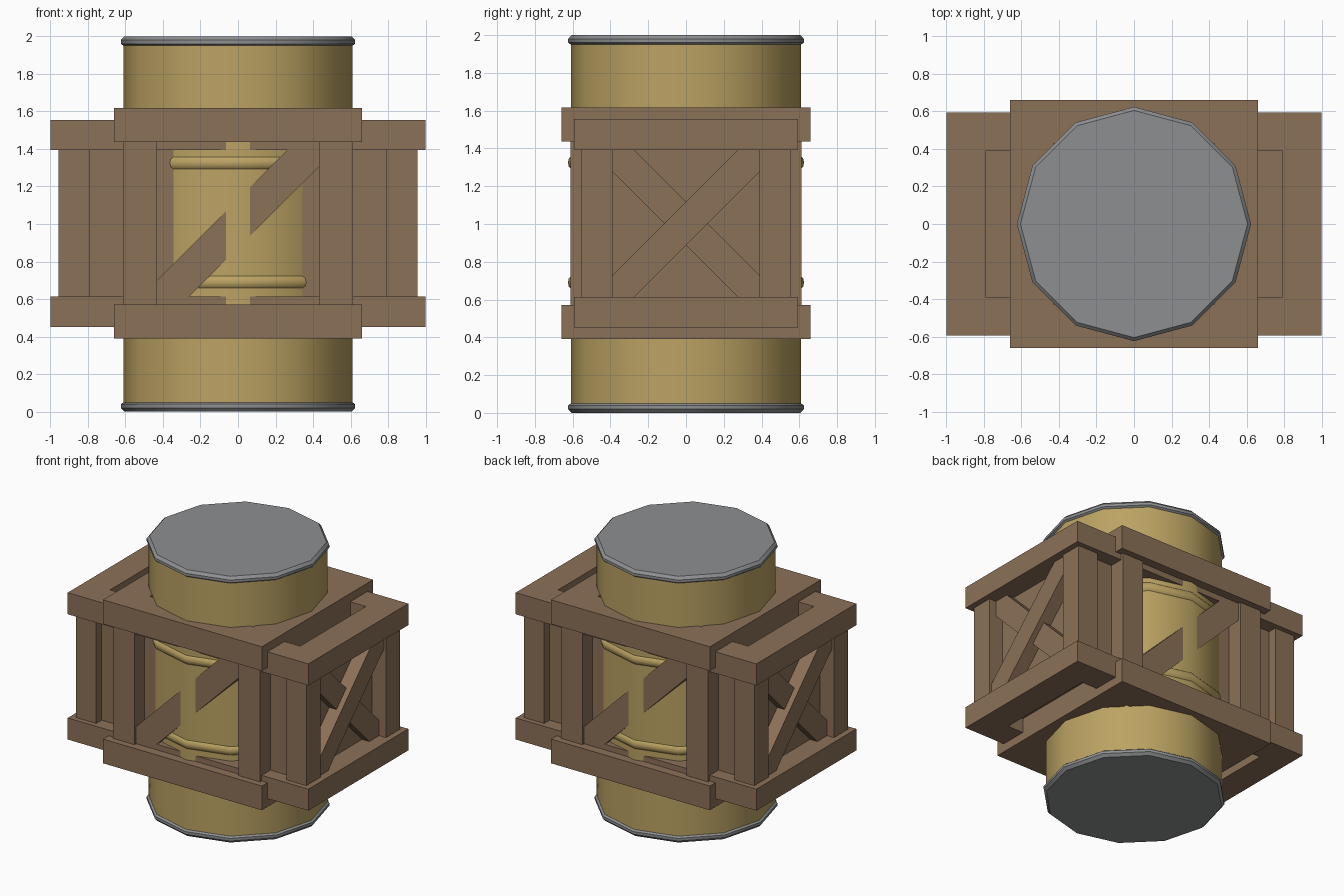
import bpy, bmesh, math
from mathutils import Matrix

if "Cube" in bpy.data.objects:
    bpy.data.objects.remove(bpy.data.objects["Cube"])


def material(name, rgb):
    m = bpy.data.materials.new(name)
    m.diffuse_color = (*rgb, 1)
    m.use_nodes = True
    m.node_tree.nodes["Principled BSDF"].inputs["Base Color"].default_value = m.diffuse_color
    return m


WOOD = material("brown wood", (0.26, 0.165, 0.098))
TAN = material("mustard barrel", (0.50, 0.365, 0.125))
GREY = material("grey metal", (0.27, 0.275, 0.28))


def finish(name, bm, mats):
    bmesh.ops.recalc_face_normals(bm, faces=bm.faces)
    me = bpy.data.meshes.new(name)
    bm.to_mesh(me)
    bm.free()
    for m in mats:
        me.materials.append(m)
    ob = bpy.data.objects.new(name, me)
    bpy.context.collection.objects.link(ob)
    return ob


def box(bm, x0, x1, y0, y1, z0, z1):
    mat = Matrix.Translation(((x0 + x1) / 2, (y0 + y1) / 2, (z0 + z1) / 2)) @ \
        Matrix.Diagonal((x1 - x0, y1 - y0, z1 - z0, 1))
    bmesh.ops.create_cube(bm, size=1, matrix=mat)


def frame(name, ox, oy, ix, iy, z0, z1):
    """Rectangular ring of beams, open in the middle."""
    bm = bmesh.new()
    rings = [[bm.verts.new((sx * a, sy * b, z))
              for sx, sy in ((-1, -1), (1, -1), (1, 1), (-1, 1))]
             for a, b, z in ((ox, oy, z0), (ox, oy, z1), (ix, iy, z1), (ix, iy, z0))]
    for k in range(4):
        p, q = rings[k], rings[(k + 1) % 4]
        for i in range(4):
            j = (i + 1) % 4
            bm.faces.new((p[i], p[j], q[j], q[i]))
    finish(name, bm, [WOOD])


def posts(name, x0, x1, y0, y1, z0, z1):
    bm = bmesh.new()
    for sx in (-1, 1):
        for sy in (-1, 1):
            xs, ys = sorted((sx * x0, sx * x1)), sorted((sy * y0, sy * y1))
            box(bm, *xs, *ys, z0, z1)
    finish(name, bm, [WOOD])


def brace(name, h, w, front, back, angle, flip=1):
    """Diagonal plank filling a square opening, turned about z to its side."""
    bm = bmesh.new()
    outline = [(-h, -h), (w - h, -h), (h, h - w), (h, h), (h - w, h), (-h, w - h)]
    loops = [[bm.verts.new((flip * x, -y, 1.003 + z)) for x, z in outline]
             for y in (front, back)]
    for lp in loops:
        bm.faces.new(lp)
    for i in range(6):
        j = (i + 1) % 6
        bm.faces.new((loops[0][i], loops[0][j], loops[1][j], loops[1][i]))
    bm.transform(Matrix.Rotation(math.radians(angle), 4, 'Z'))
    finish(name, bm, [WOOD])


# Twelve-sided barrel with metal rims and two raised hoops
profile = [(0.605, 0.0), (0.624, 0.02), (0.624, 0.04), (0.61, 0.05)]
for zc in (0.69, 1.325):
    profile += [(0.61, zc - 0.032), (0.621, zc - 0.02), (0.625, zc),
                (0.621, zc + 0.02), (0.61, zc + 0.032)]
profile += [(0.61, 1.95), (0.624, 1.96), (0.624, 1.98), (0.605, 2.0)]
bm = bmesh.new()
N = 12
rings = [[bm.verts.new((r * math.cos(2 * math.pi * i / N),
                        r * math.sin(2 * math.pi * i / N), z)) for i in range(N)]
         for r, z in profile]
for p, q in zip(rings, rings[1:]):
    for i in range(N):
        j = (i + 1) % N
        bm.faces.new((p[i], p[j], q[j], q[i]))
bm.faces.new(rings[0])
bm.faces.new(rings[-1])
for f in bm.faces:
    z = f.calc_center_median().z
    f.material_index = 1 if z < 0.05 or z > 1.95 else 0
barrel = finish("barrel", bm, [TAN, GREY])
bpy.context.view_layer.objects.active = barrel
barrel.select_set(True)
bpy.ops.object.shade_smooth_by_angle(angle=math.radians(40))

# Tall central crate
frame("central_lower_frame", 0.66, 0.66, 0.43, 0.43, 0.39, 0.572)
frame("central_upper_frame", 0.66, 0.66, 0.43, 0.43, 1.437, 1.618)
posts("central_posts", 0.432, 0.612, 0.432, 0.612, 0.572, 1.437)
for a in (0, 180):
    brace("central_brace", 0.433, 0.13, 0.593, 0.49, a)

# Wide crate crossing it, with recessed panels
frame("side_lower_frame", 1.0, 0.593, 0.79, 0.39, 0.452, 0.614)
frame("side_upper_frame", 1.0, 0.593, 0.79, 0.39, 1.393, 1.555)
posts("side_posts", 0.79, 0.957, 0.39, 0.555, 0.614, 1.393)
bm = bmesh.new()
box(bm, -0.84, 0.84, -0.49, 0.49, 0.56, 1.445)
finish("side_panels", bm, [WOOD])
for a in (90, 270):
    brace("side_brace", 0.39, 0.116, 0.94, 0.84, a)
    brace("side_cross_brace", 0.39, 0.116, 0.90, 0.84, a, -1)
